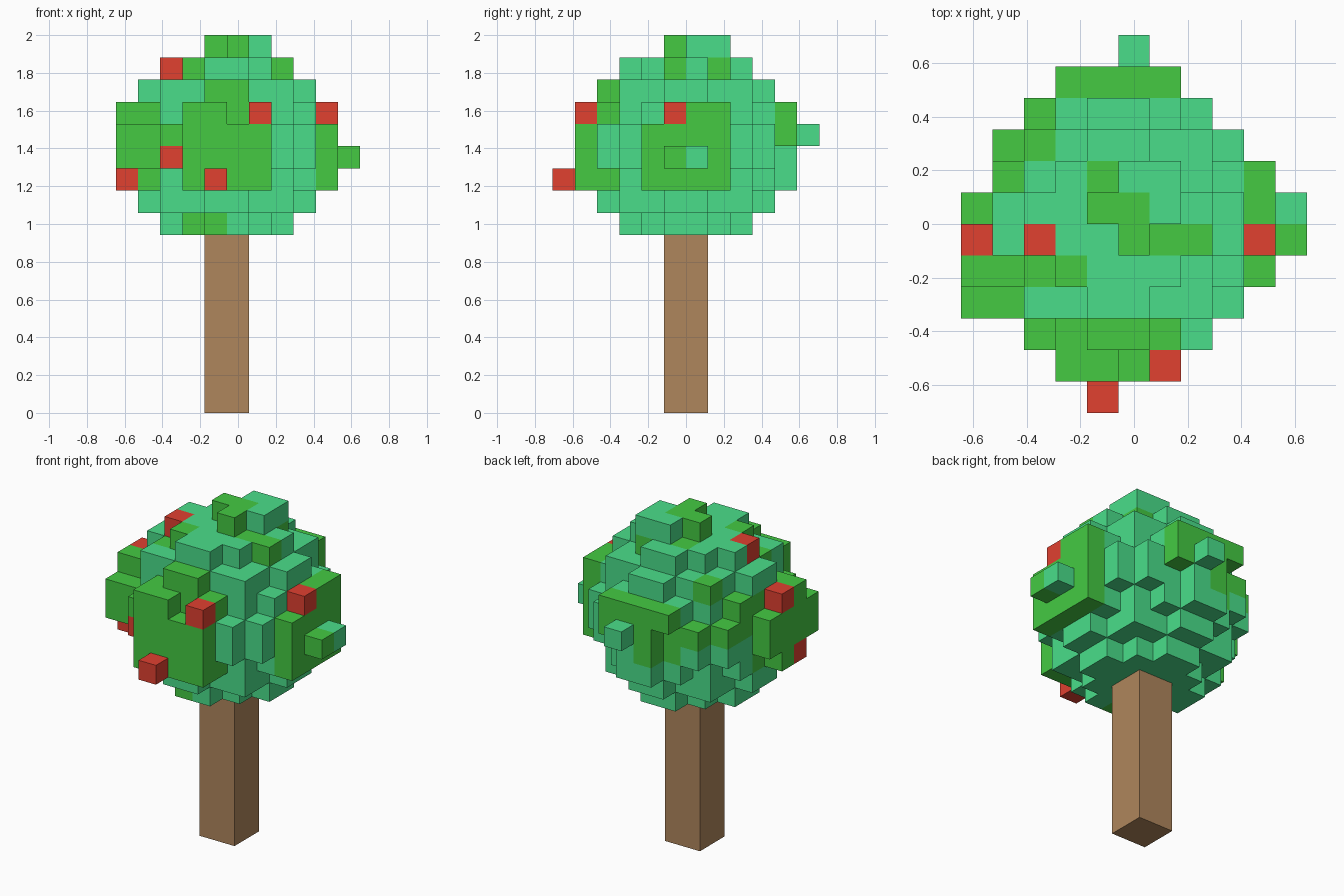
import bpy, bmesh
from mathutils import Vector

if "Cube" in bpy.data.objects:
    bpy.data.objects.remove(bpy.data.objects["Cube"], do_unlink=True)

V = 2 / 17          # edge of one block
TRUNK_H = 8         # blocks below the crown


def material(name, rgb):
    m = bpy.data.materials.new(name)
    m.use_nodes = True
    m.diffuse_color = (*rgb, 1)
    m.node_tree.nodes["Principled BSDF"].inputs["Base Color"].default_value = (*rgb, 1)
    return m


MATS = {
    "teal": material("teal leaves", (0.068, 0.730, 0.255)),
    "green": material("green leaves", (0.058, 0.590, 0.055)),
    "red": material("red fruit", (0.750, 0.052, 0.030)),
    "brown": material("brown bark", (0.430, 0.240, 0.107)),
}

crown = {}          # (i, j, k) block -> colour


def fill(colour, xs, ys, zs):
    for i in xs:
        for j in ys:
            for k in zs:
                crown[i, j, k] = colour


def recolour(colour, xs, ys, zs):
    for i in xs:
        for j in ys:
            for k in zs:
                if (i, j, k) in crown:
                    crown[i, j, k] = colour


# Round core of the crown
for i in range(-5, 5):
    for j in range(-5, 5):
        for k in range(8, 17):
            if (i + 0.5) ** 2 + (j + 0.5) ** 2 + (k - 11.5) ** 2 < 20:
                crown[i, j, k] = "teal"

# Green patches on the core
recolour("green", [-4], range(-3, 1), range(10, 14))
recolour("green", [-4], [1, 2], [12, 13])
recolour("green", [-3], [2], [14])
recolour("green", [-3], [3], [12])
recolour("green", [-2], [3], [11, 12])
recolour("green", [-3], [-2], [14])
recolour("green", [-3], [-4], [12])
recolour("green", range(-2, 2), [-4], [13])
recolour("green", [-1, 0], [-4], [14])
recolour("green", [1], [-4], [10])
recolour("green", [-2], [-2], [8, 15])
recolour("green", [-1], [-3], [8])
recolour("green", [-1, 1], [1], [15])
recolour("green", [1, 2], [-1], [15])

# Raised plates on the four sides
fill("green", range(-2, 2), [-5], range(10, 14))      # front
del crown[0, -5, 13]
fill("green", [4], range(-2, 2), range(10, 14))       # left
del crown[4, -2, 13]
fill("green", range(-2, 2), [4], [13])                # back
fill("green", range(-1, 2), [4], [12])
fill("teal", [-1, 0], [4], [10, 11])
crown[-1, 4, 11] = "green"
fill("green", [-5], [-1, -2], range(10, 14))          # right
fill("green", [-5], [0, -3], [11, 12])

# Top tuft
fill("green", [-1, 0], [0], [16])
fill("green", [0], [-1], [16])
fill("teal", [0, 1], [1], [16])
fill("teal", [1], [0], [16])

# Single twigs sticking out
crown[5, -1, 11] = "green"
crown[5, 0, 11] = "teal"
crown[0, 5, 12] = "teal"

# Fruit
for cell in [(-3, -1, 15), (-5, -1, 13), (-5, -2, 10), (-3, -4, 11),
             (1, -5, 13), (-1, -6, 10), (4, -1, 13)]:
    crown[cell] = "red"

trunk = {(i, j, k): "brown" for i in (-1, 0) for j in (-1, 0) for k in range(TRUNK_H)}
solid = {**crown, **trunk}


def block_object(name, colour):
    """Outer faces of all blocks of one colour."""
    bm = bmesh.new()
    for cell, c in solid.items():
        if c != colour:
            continue
        centre = Vector((cell[0], cell[1] + 0.5, cell[2] + 0.5))
        for axis in range(3):
            for sign in (-1, 1):
                n = list(cell)
                n[axis] += sign
                if tuple(n) in solid:
                    continue
                d, u, w = Vector(), Vector(), Vector()
                d[axis] = sign / 2
                u[(axis + 1) % 3] = 0.5
                w[(axis + 2) % 3] = sign / 2
                corners = (-u - w, u - w, u + w, w - u)
                bm.faces.new([bm.verts.new((centre + d + q) * V) for q in corners])
    bmesh.ops.remove_doubles(bm, verts=bm.verts, dist=0.001)
    mesh = bpy.data.meshes.new(name)
    bm.to_mesh(mesh)
    bm.free()
    mesh.materials.append(MATS[colour])
    bpy.context.collection.objects.link(bpy.data.objects.new(name, mesh))


block_object("crown_teal", "teal")
block_object("crown_green", "green")
block_object("fruit", "red")

# Trunk as one box, reaching just to the underside of the crown
bpy.ops.mesh.primitive_cube_add(size=1, location=(-V / 2, 0, TRUNK_H * V / 2))
ob = bpy.context.object
ob.name = "trunk"
ob.scale = (2 * V, 2 * V, TRUNK_H * V)
bpy.ops.object.transform_apply(location=False, rotation=False, scale=True)
ob.data.materials.append(MATS["brown"])
